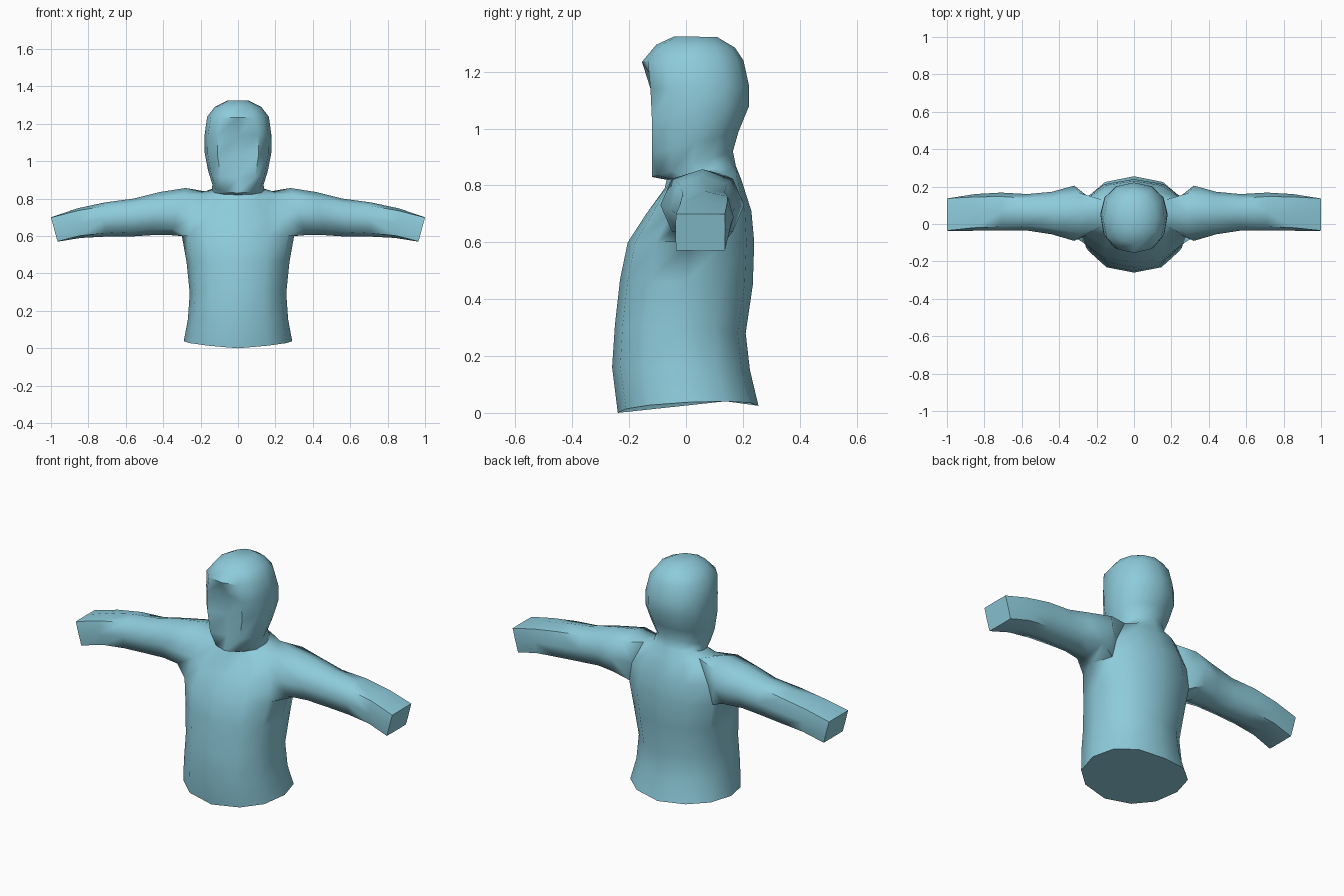
import bpy, bmesh, math

if "Cube" in bpy.data.objects:
    bpy.data.objects.remove(bpy.data.objects["Cube"], do_unlink=True)

SIDES = 12

cloth = bpy.data.materials.new("pale_teal_cloth")
cloth.use_nodes = True
colour = (0.27, 0.60, 0.71, 1)
cloth.diffuse_color = colour
cloth.node_tree.nodes["Principled BSDF"].inputs["Base Color"].default_value = colour

bm = bmesh.new()


def power(v, n):
    """Superellipse coordinate for a sine or cosine."""
    return math.copysign(abs(v) ** (2 / n), v)


def body_ring(z_front, z_back, width, front, back, n=2.3, lift=0, inset=None):
    """Tilted horizontal ring; inset makes the recessed face opening."""
    ring = []
    mid, half = (front + back) / 2, (back - front) / 2
    for k in range(SIDES):
        a = math.tau * k / SIDES
        c, s = math.cos(a), math.sin(a)
        e = n if s < 0 else min(n, 2.2)
        x, t = width * power(c, e), power(s, e)
        y = mid + half * t
        z = z_front + (z_back - z_front) * (t + 1) / 2 + lift * abs(c)
        if inset is not None and k in (8, 9, 10):
            y = front + (inset if k == 9 else 0)
        ring.append(bm.verts.new((x, y, z)))
    return ring


def skin(a, b, skip=()):
    """Join two rings with quads."""
    for i in range(len(a)):
        j = (i + 1) % len(a)
        if i not in skip:
            bm.faces.new((a[i], a[j], b[j], b[i]))


# Torso from hem to neck
hem = body_ring(0, .025, .29, -.24, .255, lift=.025)
belly = body_ring(.16, .15, .268, -.26, .225)
waist = body_ring(.31, .28, .258, -.25, .21)
chest = body_ring(.47, .45, .275, -.232, .235)
armpit = body_ring(.60, .60, .30, -.205, .24)
shoulder = body_ring(.70, .71, .275, -.14, .23)
collar = body_ring(.79, .82, .20, -.075, .195, lift=.03)
neck = body_ring(.82, .87, .14, -.068, .175)

# Hood with a recessed face opening
chin = body_ring(.83, .92, .137, -.12, .165, n=2)
jaw = body_ring(.91, .99, .16, -.12, .185, n=2.5, inset=.02)
cheek = body_ring(1.03, 1.08, .18, -.12, .222, n=2.8, inset=.035)
temple = body_ring(1.14, 1.15, .178, -.125, .222, n=2.8, inset=.035)
brim = body_ring(1.235, 1.24, .165, -.155, .202, n=2.3)
crown = body_ring(1.295, 1.285, .125, -.105, .172, n=2)
top = body_ring(1.325, 1.322, .06, -.04, .11, n=2)

rings = [hem, belly, waist, chest, armpit, shoulder, collar, neck,
         chin, jaw, cheek, temple, brim, crown, top]
for lower, upper in zip(rings, rings[1:]):
    # leave sleeve openings at both sides
    opening = (0, 5, 6, 11) if lower in (armpit, shoulder) else ()
    skin(lower, upper, opening)
bm.faces.new(hem)
bm.faces.new(top)

# Sleeves: top x, bottom x, bottom z, top z, front y, back y, squareness
SLEEVE = [
    (.28, .36, .605, .857, -.09, .205, 2.2),
    (.42, .46, .605, .835, -.055, .172, 2.3),
    (.56, .58, .597, .80, -.035, .16, 2.5),
    (.71, .71, .597, .78, -.035, .168, 3),
    (.86, .84, .59, .748, -.036, .16, 4),
    (1.0, .965, .57, .70, -.037, .138, 40),
]


def sleeve_ring(side, x_top, x_low, low, high, front, back, n):
    ring = []
    for j in range(8):
        a = math.tau * j / 8 - math.pi / 2
        u = (power(math.cos(a), n) + 1) / 2
        v = (power(math.sin(a), n) + 1) / 2
        ring.append(bm.verts.new((side * (x_low + (x_top - x_low) * v),
                                  front + (back - front) * u,
                                  low + (high - low) * v)))
    return ring


for side in (1, -1):
    mid, rear, fore = (0, 1, 11) if side > 0 else (6, 5, 7)
    previous = [armpit[mid], armpit[rear], shoulder[rear], collar[rear],
                collar[mid], collar[fore], shoulder[fore], armpit[fore]]
    for row in SLEEVE:
        ring = sleeve_ring(side, *row)
        skin(previous, ring)
        previous = ring
    bm.faces.new(previous)

# Tidy unused points and finish
bmesh.ops.delete(bm, geom=[v for v in bm.verts if not v.link_faces], context="VERTS")
bmesh.ops.recalc_face_normals(bm, faces=bm.faces)
mesh = bpy.data.meshes.new("hooded_top")
bm.to_mesh(mesh)
bm.free()
mesh.materials.append(cloth)
hoodie = bpy.data.objects.new("hooded_top", mesh)
bpy.context.collection.objects.link(hoodie)
bpy.context.view_layer.objects.active = hoodie
hoodie.select_set(True)
bpy.ops.object.shade_smooth_by_angle(angle=math.radians(58))
